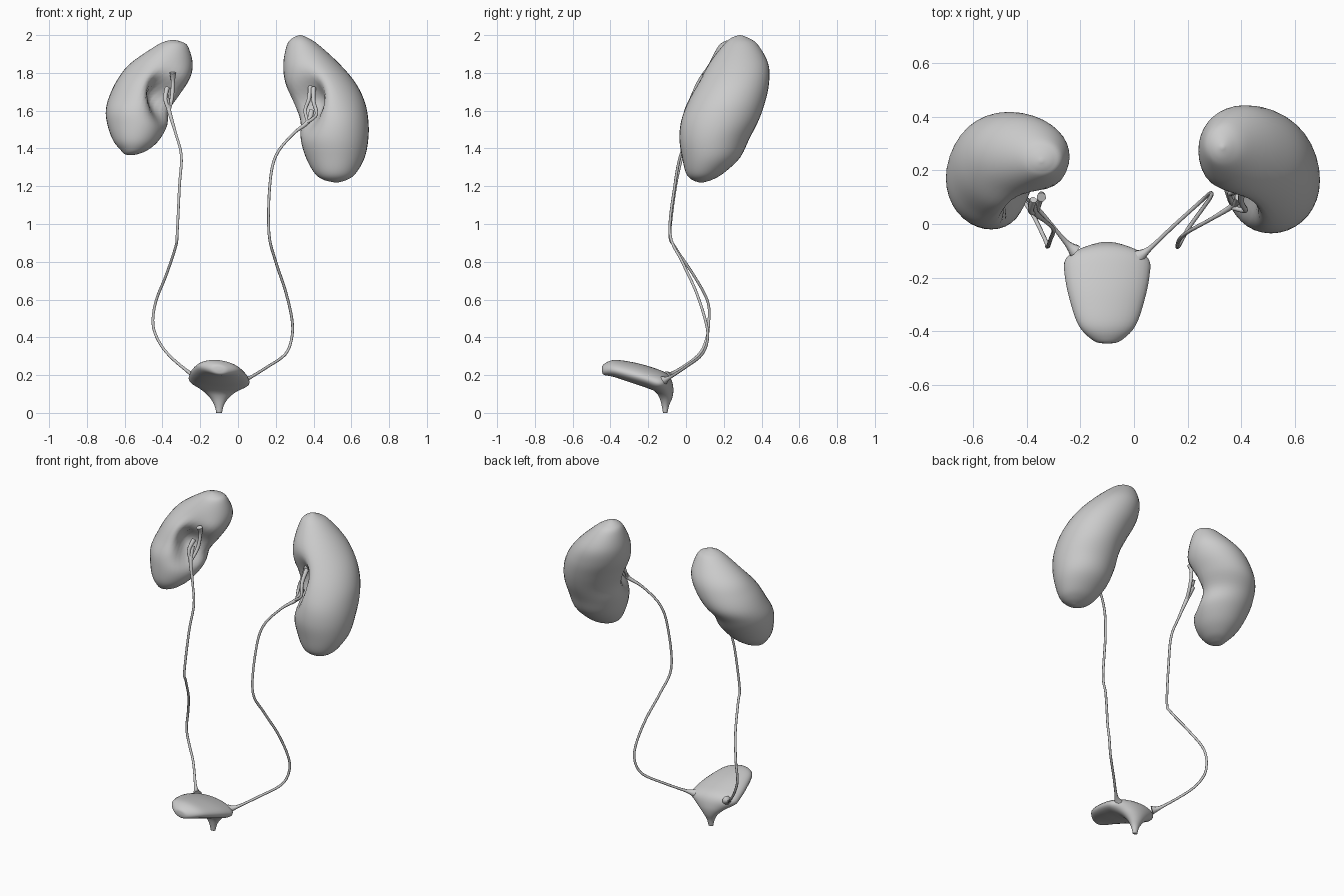
import bpy, math
from mathutils import Vector

cube = bpy.data.objects.get("Cube")
if cube:
    bpy.data.objects.remove(cube)

GREY = (0.6, 0.6, 0.6, 1)
mat = bpy.data.materials.new("soft grey")
mat.use_nodes = True
mat.diffuse_color = GREY
mat.node_tree.nodes["Principled BSDF"].inputs["Base Color"].default_value = GREY


def spline(rows, steps):
    """Smooth interpolation through rows of numbers."""
    out = []
    for i in range(len(rows) - 1):
        p0, p1 = rows[max(i - 1, 0)], rows[i]
        p2, p3 = rows[i + 1], rows[min(i + 2, len(rows) - 1)]
        for s in range(steps):
            t = s / steps
            out.append([b + 0.5 * t * (c - a + t * (2*a - 5*b + 4*c - d + t * (3*(b - c) + d - a)))
                        for a, b, c, d in zip(p0, p1, p2, p3)])
    return out + [list(rows[-1])]


def loft(name, rings, deform):
    """Skin a list of point rings, closing both ends."""
    n = len(rings[0])
    verts = [deform(Vector(p)) for r in rings for p in r]
    faces = [(k * n + i, k * n + (i + 1) % n, (k + 1) * n + (i + 1) % n, (k + 1) * n + i)
             for k in range(len(rings) - 1) for i in range(n)]
    faces += [tuple(reversed(range(n))), tuple(range(len(verts) - n, len(verts)))]
    me = bpy.data.meshes.new(name)
    me.from_pydata(verts, [], faces)
    me.materials.append(mat)
    me.shade_smooth()
    ob = bpy.data.objects.new(name, me)
    bpy.context.collection.objects.link(ob)
    return ob


def kidney(name, levels, hilum, push):
    """Levels: z, x min, x max, y min, y max; a dent is pressed in at the hilum."""
    hilum, push = Vector(hilum), Vector(push)
    rings = []
    for z, x0, x1, y0, y1 in spline(levels, 5):
        ring = []
        for i in range(36):
            a = math.tau * i / 36
            ring.append(((x0 + x1) / 2 + (x1 - x0) / 2 * math.cos(a),
                         (y0 + y1) / 2 + (y1 - y0) / 2 * math.sin(a), z))
        rings.append(ring)

    def dent(p):
        d = p - hilum
        return p + push * math.exp(-(d.x**2 + d.y**2) / 0.0075 - d.z**2 / 0.015)
    return loft(name, rings, dent)


def tube(name, pts, radius):
    """Round tube through points (x, y, z, radius factor)."""
    cu = bpy.data.curves.new(name, "CURVE")
    cu.dimensions = "3D"
    cu.bevel_depth = radius
    cu.bevel_resolution = 2
    cu.use_fill_caps = True
    fine = spline(pts, 5)
    sp = cu.splines.new("POLY")
    sp.points.add(len(fine) - 1)
    for p, q in zip(sp.points, fine):
        p.co = (*q[:3], 1)
        p.radius = q[3]
    sp.use_smooth = True
    cu.materials.append(mat)
    tmp = bpy.data.objects.new(name, cu)
    bpy.context.collection.objects.link(tmp)
    bpy.context.view_layer.update()
    me = bpy.data.meshes.new_from_object(tmp.evaluated_get(bpy.context.evaluated_depsgraph_get()))
    bpy.data.objects.remove(tmp)
    bpy.context.collection.objects.link(bpy.data.objects.new(name, me))


# Kidneys
kidney("left_kidney", [
    (1.22, .51, .53, .07, .09), (1.235, .45, .58, .03, .14), (1.27, .405, .625, 0, .20),
    (1.35, .36, .67, -.02, .285), (1.45, .33, .69, -.035, .335), (1.55, .325, .69, -.025, .385),
    (1.65, .29, .67, .01, .42), (1.75, .25, .62, .06, .44), (1.85, .24, .535, .12, .435),
    (1.95, .26, .425, .20, .38), (1.985, .29, .37, .24, .33), (2, .325, .335, .28, .29)],
    (.345, .06, 1.65), (.10, .09, 0))
kidney("right_kidney", [
    (1.365, -.58, -.56, .07, .09), (1.37, -.60, -.53, .04, .12), (1.39, -.62, -.48, .01, .17),
    (1.44, -.66, -.42, -.015, .24), (1.52, -.69, -.37, -.02, .31), (1.6, -.70, -.36, -.01, .36),
    (1.68, -.68, -.31, .02, .41), (1.77, -.635, -.255, .055, .415), (1.85, -.57, -.24, .115, .39),
    (1.94, -.44, -.265, .17, .32), (1.965, -.39, -.30, .20, .28), (1.975, -.35, -.34, .23, .24)],
    (-.365, .06, 1.68), (-.10, .09, 0))

# Bladder: y, z, half width, half thickness, tilt of the section from upright
sections = [(-.445, .228, .01, .006, 0), (-.435, .23, .05, .028, 0), (-.38, .235, .105, .044, .05),
            (-.28, .212, .14, .053, .15), (-.19, .185, .158, .055, .4), (-.135, .16, .155, .058, .85),
            (-.112, .12, .095, .047, 1.25), (-.106, .08, .05, .034, 1.5),
            (-.109, .04, .025, .02, 1.57), (-.11, 0, .015, .012, 1.57)]
rings = []
for y, z, w, h, tilt in spline(sections, 5):
    ring = []
    for i in range(32):
        a = math.tau * i / 32
        up = h * math.sin(a)
        ring.append((-.1 + w * math.cos(a), y + up * math.sin(tilt), max(0, z + up * math.cos(tilt))))
    rings.append(ring)
loft("bladder", rings, lambda p: Vector((p.x, p.y, p.z - (p.x + .1) * p.z * .4)))

# Ureters, flaring where they meet the bladder and the renal pelvis
tube("left_ureter", [
    (.39, .10, 1.60, 2), (.37, .07, 1.54, 1.6), (.29, .02, 1.475, 1), (.20, -.03, 1.36, 1),
    (.168, -.06, 1.2, 1), (.164, -.085, .95, 1), (.2, -.02, .8, 1), (.25, .05, .65, 1),
    (.285, .1, .5, 1), (.285, .115, .4, 1), (.25, .085, .31, 1), (.15, -.005, .24, 1),
    (.06, -.09, .185, 1.3), (.02, -.12, .17, 3.5)], .0075)
tube("right_ureter", [
    (-.38, .08, 1.68, 2), (-.365, .04, 1.6, 1.6), (-.33, .01, 1.48, 1), (-.3, -.02, 1.36, 1),
    (-.31, -.055, 1.2, 1), (-.322, -.085, .95, 1), (-.33, -.06, .88, 1), (-.38, .04, .73, 1),
    (-.435, .115, .59, 1), (-.45, .12, .47, 1), (-.42, .105, .38, 1), (-.36, .06, .3, 1),
    (-.26, -.06, .215, 1.3), (-.22, -.1, .195, 3.5)], .0075)

# Renal pelvis branches inside each hilum
tube("left_pelvis_front_branch", [(.37, .06, 1.54, 1), (.415, .05, 1.58, 1), (.40, .08, 1.65, 1.2),
                                  (.40, .13, 1.72, 1.5)], .009)
tube("left_pelvis_back_branch", [(.37, .07, 1.54, 1), (.355, .11, 1.6, 1), (.375, .12, 1.66, 1.2),
                                 (.385, .15, 1.73, 1.5)], .009)
tube("right_pelvis_front_branch", [(-.365, .04, 1.6, 1), (-.385, .05, 1.66, 1.2),
                                   (-.375, .09, 1.72, 1.5)], .009)
tube("right_pelvis_back_branch", [(-.365, .04, 1.6, 1), (-.35, .09, 1.67, 1.2), (-.345, .11, 1.75, 1.2),
                                  (-.345, .10, 1.80, 2)], .009)
